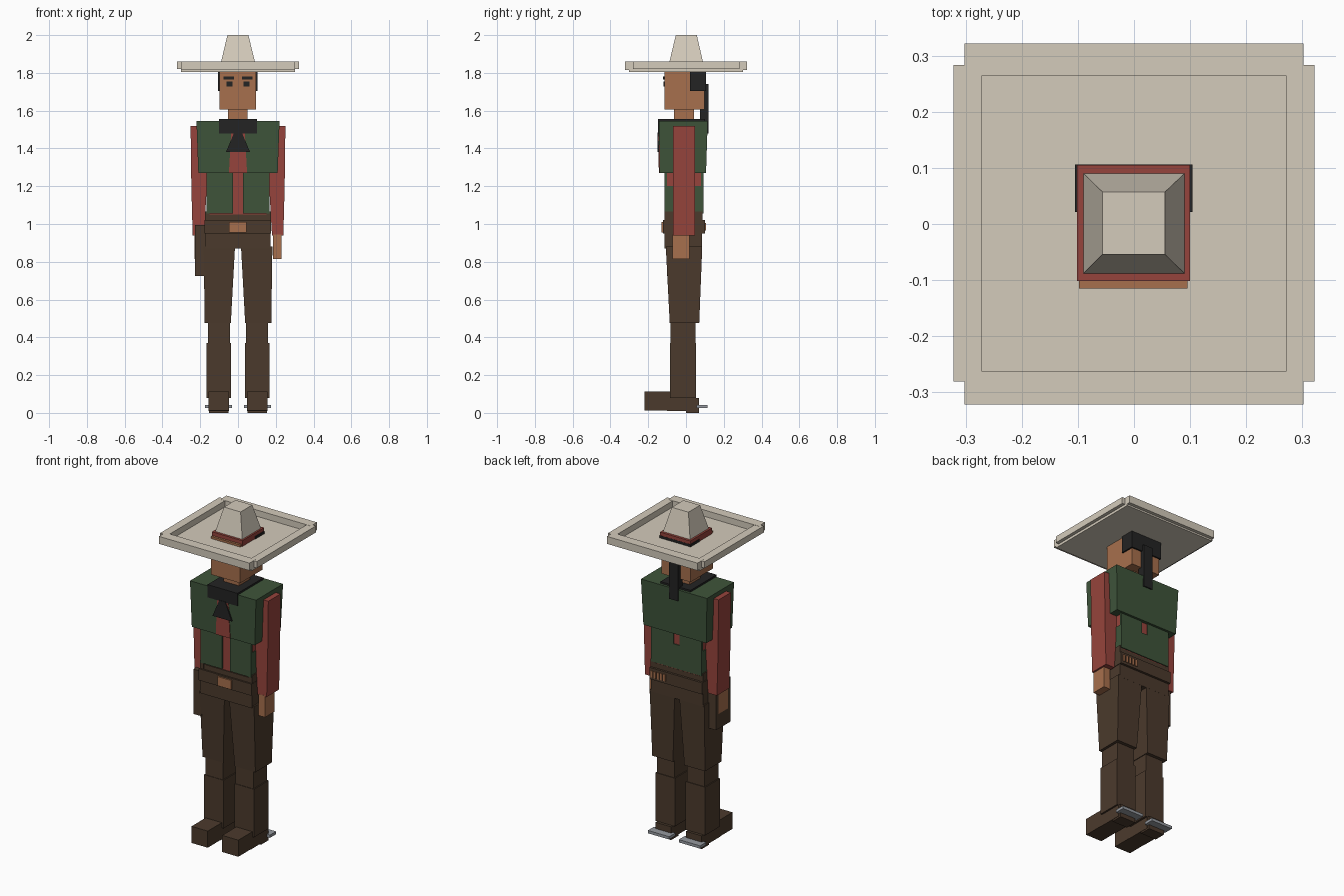
import bpy, bmesh


def srgb(r, g, b):
    return tuple((c / 255 / 12.92) if c < 10 else ((c / 255 + 0.055) / 1.055) ** 2.4
                 for c in (r, g, b)) + (1.0,)


def material(name, rgb):
    m = bpy.data.materials.new(name)
    m.diffuse_color = srgb(*rgb)
    return m


STRAW = material("straw", (212, 203, 187))
RED = material("shirt_red", (150, 68, 60))
GREEN = material("vest_green", (62, 84, 58))
BROWN = material("leather_brown", (75, 58, 44))
SKIN = material("skin_tan", (167, 112, 77))
BLACK = material("black", (35, 35, 35))
STEEL = material("steel", (150, 154, 160))


def frustum(name, mat, bottom, top, z0, z1):
    """Block between two rectangles (x0, x1, y0, y1) at heights z0 and z1."""
    bm = bmesh.new()
    rings = []
    for (x0, x1, y0, y1), z in ((bottom, z0), (top, z1)):
        rings.append([bm.verts.new((x, y, z)) for x, y in
                      ((x0, y0), (x1, y0), (x1, y1), (x0, y1))])
    lo, hi = rings
    bm.faces.new(lo[::-1])
    bm.faces.new(hi)
    for i in range(4):
        j = (i + 1) % 4
        bm.faces.new((lo[i], lo[j], hi[j], hi[i]))
    mesh = bpy.data.meshes.new(name)
    bm.to_mesh(mesh)
    bm.free()
    mesh.materials.append(mat)
    ob = bpy.data.objects.new(name, mesh)
    bpy.context.collection.objects.link(ob)
    return ob


def box(name, mat, x0, x1, y0, y1, z0, z1):
    return frustum(name, mat, (x0, x1, y0, y1), (x0, x1, y0, y1), z0, z1)


def pair(name, mat, bottom, top, z0, z1):
    """The same block on the +x and -x sides."""
    for side, s in (("left", 1), ("right", -1)):
        a, b = [(*sorted((s * r[0], s * r[1])), r[2], r[3]) for r in (bottom, top)]
        frustum(f"{name}_{side}", mat, a, b, z0, z1)


def box_pair(name, mat, x0, x1, y0, y1, z0, z1):
    r = (x0, x1, y0, y1)
    pair(name, mat, r, r, z0, z1)


# Hat: plate, raised rim, band and tapered crown
box("hat_brim", STRAW, -0.302, 0.302, -0.302, 0.302, 1.805, 1.822)
box("hat_rim_front", STRAW, -0.302, 0.302, -0.322, -0.262, 1.815, 1.86)
box("hat_rim_back", STRAW, -0.302, 0.302, 0.264, 0.322, 1.815, 1.86)
box_pair("hat_rim", STRAW, 0.272, 0.322, -0.281, 0.283, 1.82, 1.859)
box("hat_band", RED, -0.102, 0.1, -0.102, 0.105, 1.815, 1.857)
frustum("hat_crown", STRAW, (-0.09, 0.09, -0.088, 0.09),
        (-0.056, 0.055, -0.054, 0.057), 1.857, 2.0)

# Head, face and hair
box("head", SKIN, -0.098, 0.095, -0.115, 0.097, 1.605, 1.835)
box_pair("eyebrow", BLACK, 0.021, 0.076, -0.122, -0.114, 1.765, 1.78)
box_pair("eye", BLACK, 0.03, 0.06, -0.12, -0.114, 1.728, 1.755)
box("hair", BLACK, -0.105, 0.104, 0.021, 0.106, 1.705, 1.837)
box("ponytail", BLACK, -0.03, 0.03, 0.075, 0.12, 1.48, 1.74)
box("neck", SKIN, -0.053, 0.05, -0.063, 0.042, 1.53, 1.61)

# Shirt and vest
box("shirt", RED, -0.163, 0.163, -0.107, 0.086, 1.04, 1.3)
frustum("vest_chest", GREEN, (-0.21, 0.21, -0.14, 0.106),
        (-0.22, 0.22, -0.143, 0.115), 1.27, 1.546)
frustum("shirt_opening", RED, (-0.048, 0.048, -0.144, -0.138),
        (-0.036, 0.036, -0.146, -0.14), 1.27, 1.49)
box_pair("vest_front", GREEN, 0.026, 0.168, -0.115, -0.1, 1.055, 1.272)
box_pair("vest_side", GREEN, 0.16, 0.168, -0.115, 0.09, 1.055, 1.2)
box_pair("vest_back", GREEN, 0.02, 0.168, 0.08, 0.092, 1.055, 1.272)
box("vest_back_middle", GREEN, -0.02, 0.02, 0.08, 0.092, 1.055, 1.2)

# Neckerchief
box("kerchief_collar", BLACK, -0.1, 0.1, -0.148, 0.1, 1.48, 1.557)
frustum("kerchief_tail", BLACK, (-0.064, 0.064, -0.152, -0.144),
        (-0.02, 0.02, -0.15, -0.142), 1.38, 1.485)

# Belts, buckle, cartridges and holster
box("waistband", BROWN, -0.17, 0.17, -0.112, 0.087, 1.015, 1.05)
box_pair("waistband_end", BROWN, 0.15, 0.174, -0.113, 0.088, 1.015, 1.067)
box("belt", BROWN, -0.178, 0.175, -0.122, 0.1, 0.95, 1.02)
box("hips", BROWN, -0.175, 0.172, -0.113, 0.086, 0.87, 0.955)
box("buckle", SKIN, -0.047, 0.044, -0.13, -0.12, 0.955, 1.01)
for i in range(5):
    x = 0.065 + i * 0.021
    box(f"cartridge_{i}", SKIN, x, x + 0.013, 0.098, 0.106, 0.965, 1.005)
box("holster", BROWN, -0.228, -0.172, -0.1, 0.04, 0.725, 0.995)

# Arms and hands
pair("upper_arm", RED, (0.165, 0.247, -0.07, 0.048), (0.17, 0.251, -0.07, 0.048), 1.2, 1.52)
pair("forearm", RED, (0.18, 0.24, -0.07, 0.048), (0.165, 0.247, -0.07, 0.048), 0.94, 1.2)
box_pair("hand", SKIN, 0.186, 0.23, -0.071, 0.018, 0.815, 0.945)

# Legs, boots and spurs
pair("thigh", BROWN, (0.038, 0.176, -0.086, 0.07), (0.016, 0.182, -0.107, 0.086), 0.475, 0.88)
box_pair("knee", BROWN, 0.042, 0.16, -0.083, 0.05, 0.37, 0.48)
box_pair("boot_shaft", BROWN, 0.036, 0.166, -0.086, 0.054, 0.08, 0.37)
box_pair("boot_toe", BROWN, 0.048, 0.156, -0.22, -0.08, 0.012, 0.112)
box_pair("boot_sole", BROWN, 0.048, 0.156, -0.1, 0.054, 0.01, 0.085)
box_pair("boot_heel", BROWN, 0.05, 0.154, 0.0, 0.07, 0.0, 0.08)
box_pair("spur", STEEL, 0.032, 0.174, 0.056, 0.114, 0.025, 0.042)
